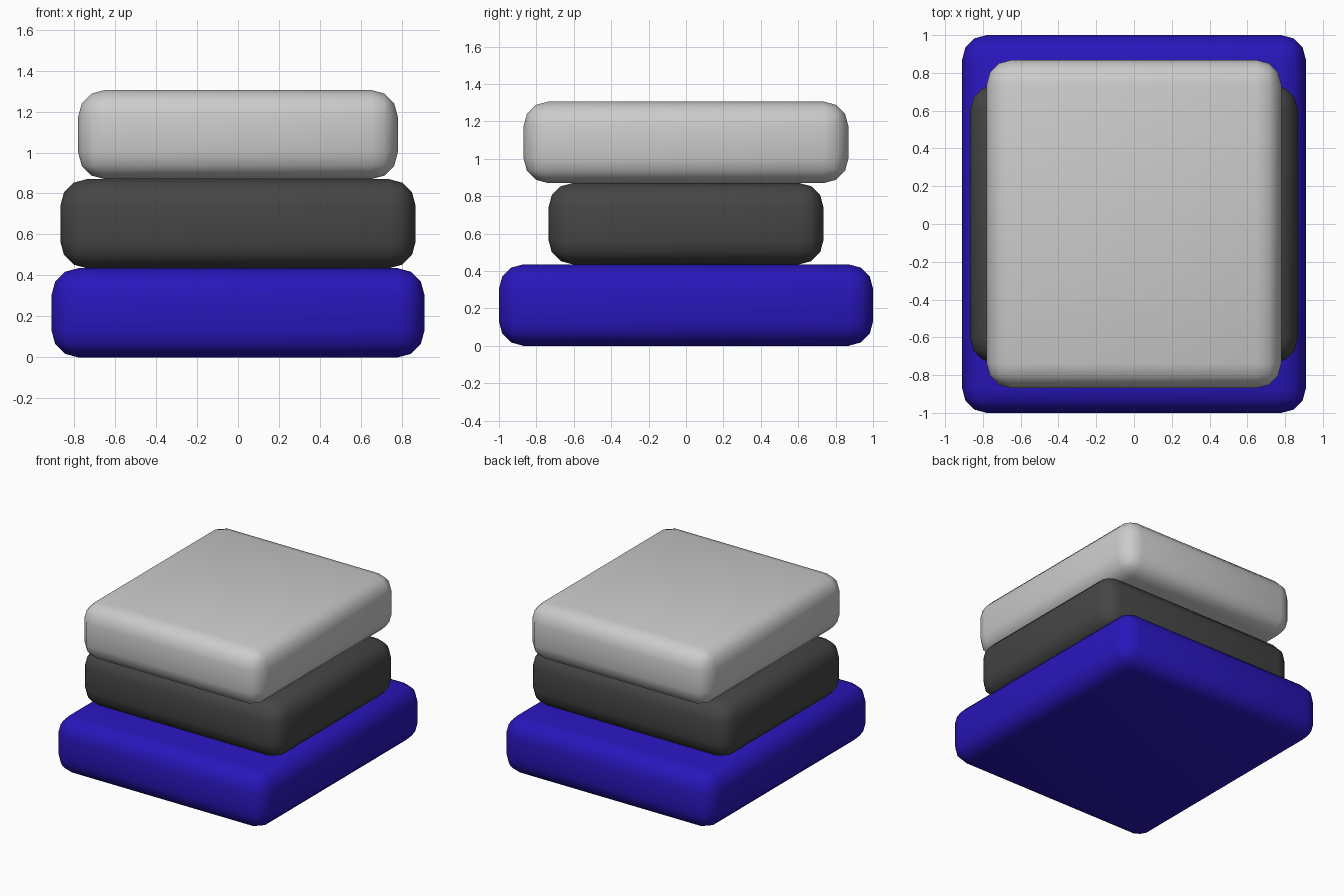
import bpy

if "Cube" in bpy.data.objects:
    bpy.data.objects.remove(bpy.data.objects["Cube"])

HEIGHT = 0.435   # thickness of every cushion
RADIUS = 0.13    # rounding of every edge


def cushion(name, level, half_x, half_y, color=None):
    """Rounded slab stacked at the given level."""
    bpy.ops.mesh.primitive_cube_add(size=1, location=(0, 0, (level + 0.5) * HEIGHT))
    obj = bpy.context.object
    obj.name = name
    obj.scale = (2 * half_x, 2 * half_y, HEIGHT)
    bpy.ops.object.transform_apply(location=False, rotation=False, scale=True)
    bevel = obj.modifiers.new("rounding", 'BEVEL')
    bevel.width = RADIUS
    bevel.segments = 3
    bevel.limit_method = 'NONE'
    bpy.ops.object.shade_smooth()
    if color:
        mat = bpy.data.materials.new(name + "_color")
        mat.diffuse_color = (*color, 1)
        mat.use_nodes = True
        mat.node_tree.nodes["Principled BSDF"].inputs["Base Color"].default_value = mat.diffuse_color
        obj.data.materials.append(mat)
    return obj


# Stack of three cushions, bottom to top
cushion("bottom_cushion", 0, 0.91, 1.00, (0.022, 0.008, 0.5))
cushion("middle_cushion", 1, 0.867, 0.735, (0.06, 0.06, 0.06))
cushion("top_cushion", 2, 0.78, 0.868)
